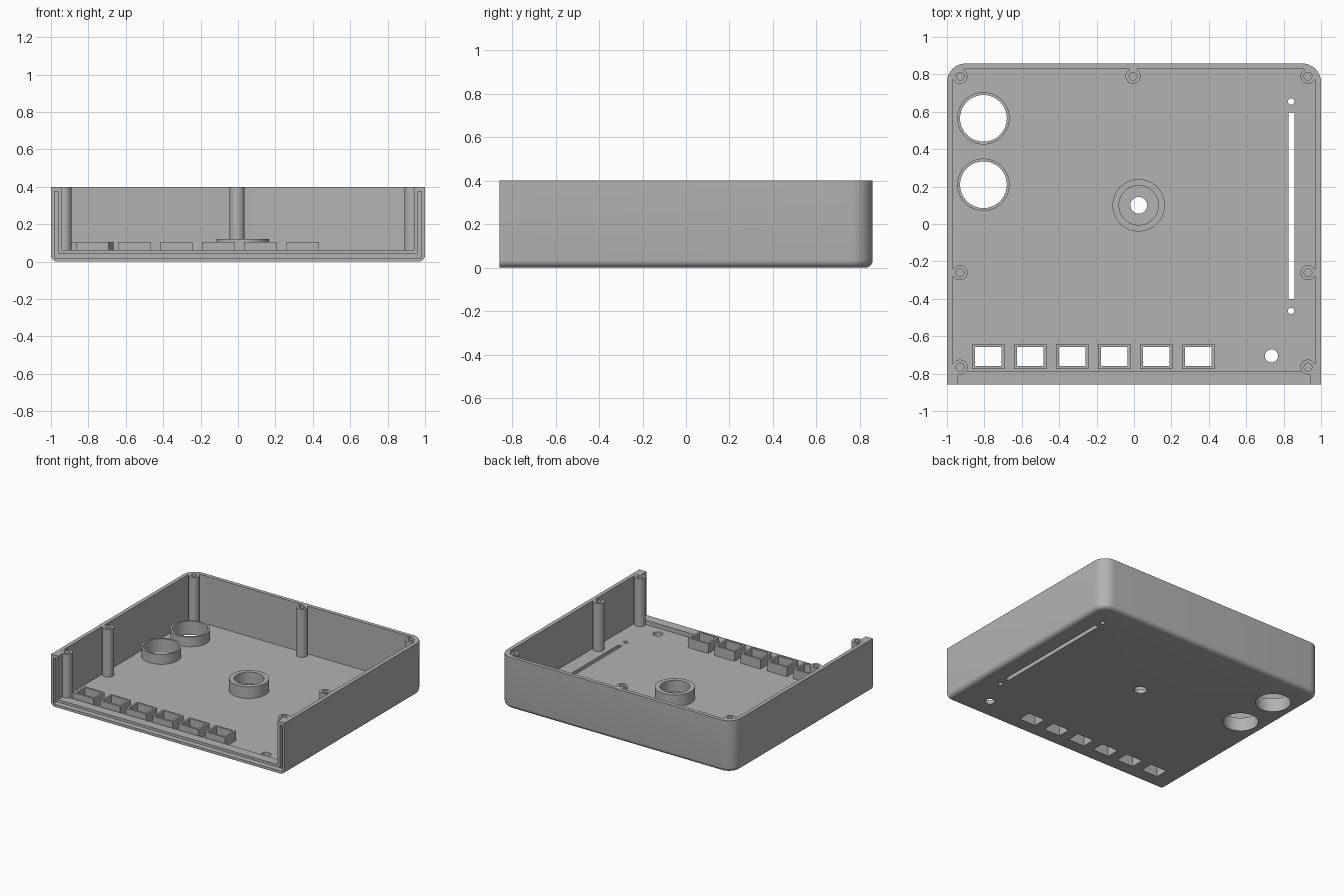
import bpy, bmesh, math
from mathutils import Vector

cube = bpy.data.objects.get("Cube")
if cube:
    bpy.data.objects.remove(cube, do_unlink=True)

HX, HY, H = 1.0, 0.858, 0.4
WALL, FLOOR, LIP_Y = 0.03, 0.03, -0.785

plastic = bpy.data.materials.new("grey_plastic")
plastic.use_nodes = True
GREY = (0.45, 0.45, 0.45, 1)
plastic.diffuse_color = GREY
plastic.node_tree.nodes["Principled BSDF"].inputs["Base Color"].default_value = GREY


def finish(name, bm, smooth=True):
    bmesh.ops.recalc_face_normals(bm, faces=bm.faces)
    mesh = bpy.data.meshes.new(name)
    bm.to_mesh(mesh)
    bm.free()
    mesh.materials.append(plastic)
    obj = bpy.data.objects.new(name, mesh)
    bpy.context.collection.objects.link(obj)
    if smooth:
        shade(obj)
    return obj


def shade(obj):
    bpy.ops.object.select_all(action="DESELECT")
    obj.select_set(True)
    bpy.context.view_layer.objects.active = obj
    bpy.ops.object.shade_smooth_by_angle(angle=math.radians(30))


def prism(name, outline, z0, z1, round_bottom=0):
    bm = bmesh.new()
    base = bm.faces.new([bm.verts.new((x, y, z0)) for x, y in outline])
    top = bmesh.ops.extrude_face_region(bm, geom=[base])["geom"]
    bmesh.ops.translate(bm, verts=[v for v in top if isinstance(v, bmesh.types.BMVert)],
                        vec=(0, 0, z1 - z0))
    if not base.is_valid or round_bottom == 0:
        return finish(name, bm, False)
    # round every bottom edge except the open front one
    edges = [e for e in bm.edges if all(abs(v.co.z - z0) < 1e-5 for v in e.verts)
             and not all(v.co.y < -HY + 0.01 for v in e.verts)]
    bmesh.ops.bevel(bm, geom=edges, offset=round_bottom, segments=6,
                    profile=0.5, affect="EDGES")
    return finish(name, bm, False)


def box(name, x0, x1, y0, y1, z0, z1):
    return prism(name, [(x0, y0), (x1, y0), (x1, y1), (x0, y1)], z0, z1)


def disc(name, x, y, r, z0, z1, n=48):
    ring = [(x + r * math.cos(math.tau * i / n), y + r * math.sin(math.tau * i / n))
            for i in range(n)]
    return prism(name, ring, z0, z1)


def tray_outline(hx, y0, y1, r, n=10):
    # rectangle with its two back corners rounded
    pts = [(-hx, y0), (hx, y0)]
    for cx, start in ((hx - r, 0), (r - hx, math.pi / 2)):
        for i in range(n + 1):
            a = start + i * math.pi / 2 / n
            pts.append((cx + r * math.cos(a), y1 - r + r * math.sin(a)))
    return pts


def cut(obj, cutter):
    mod = obj.modifiers.new("cut", "BOOLEAN")
    mod.operation, mod.solver, mod.object = "DIFFERENCE", "EXACT", cutter
    bpy.context.view_layer.objects.active = obj
    bpy.ops.object.modifier_apply(modifier=mod.name)
    bpy.data.objects.remove(cutter, do_unlink=True)


def lathe(name, x, y, profile, closed, n=48):
    bm = bmesh.new()
    verts = [bm.verts.new((r, 0, z)) for r, z in profile]
    pairs = list(zip(verts, verts[1:] + verts[:1]))
    edges = [bm.edges.new(p) for p in (pairs if closed else pairs[:-1])]
    bmesh.ops.spin(bm, geom=verts + edges, cent=(0, 0, 0), axis=(0, 0, 1),
                   angle=math.tau, steps=n, use_duplicate=False)
    bmesh.ops.remove_doubles(bm, verts=bm.verts, dist=1e-4)
    bmesh.ops.translate(bm, verts=bm.verts, vec=Vector((x, y, 0)))
    return finish(name, bm)


def collar(name, x, y, r_out, r_in, top):
    base = FLOOR - 0.005
    lathe(name, x, y, [(r_out, base), (r_out, top), (r_in, top), (r_in, base)], True)


# Shell: rounded tray, hollowed, with a raised lip along the open front
shell = prism("shell", tray_outline(HX, -HY, HY, 0.1), 0, H, 0.035)
cut(shell, prism("cavity", tray_outline(HX - WALL, LIP_Y, HY - WALL, 0.07), FLOOR, 1))
cut(shell, box("front_opening", -0.94, 0.94, -1, LIP_Y + 0.01, 0.063, 1))

# Panel groove running up both sides and along the bottom of the front edge
groove_back = -HY + 0.04
cut(shell, box("groove_bottom", -0.98, 0.98, -1, groove_back, 0.02, 0.042))
for s in (-1, 1):
    a, b = sorted((s * 0.98, s * 0.96))
    cut(shell, box("groove_side", a, b, -1, groove_back, 0.03, 0.375))

# Round floor openings: two large ports, shaft, jack, slider screws
PORTS = [(-0.805, 0.565), (-0.805, 0.21)]
SHAFT = (0.025, 0.1)
holes = [(x, y, 0.125) for x, y in PORTS]
holes += [(*SHAFT, 0.045), (0.735, -0.705, 0.035),
          (0.84, 0.655, 0.017), (0.84, -0.465, 0.017)]
for x, y, r in holes:
    cut(shell, disc("hole", x, y, r, -0.1, 0.06))

# Slider slot
cut(shell, box("slot", 0.825, 0.857, -0.4, 0.595, -0.1, 0.06))

# Button windows with raised frames
for i in range(6):
    x, y = -0.779 + i * 0.2246, -0.708
    cut(shell, box("window", x - 0.07, x + 0.07, y - 0.051, y + 0.051, -0.1, 0.06))
    frame = box(f"button_frame_{i + 1}", x - 0.086, x + 0.086, y - 0.067, y + 0.067,
                FLOOR - 0.005, 0.105)
    cut(frame, box("window", x - 0.07, x + 0.07, y - 0.051, y + 0.051, -0.1, 1))
shade(shell)

# Collars around the ports and the shaft
for i, (x, y) in enumerate(PORTS):
    collar(f"port_collar_{i + 1}", x, y, 0.14, 0.125, 0.105)
collar("shaft_collar", *SHAFT, 0.14, 0.105, 0.12)

# Screw posts with blind holes, each tied to its wall by a short web
posts = [(s * 0.93, y) for s in (-1, 1) for y in (0.79, -0.26, -0.765)] + [(-0.005, 0.79)]
for i, (x, y) in enumerate(posts):
    lathe(f"screw_post_{i + 1}", x, y,
          [(0.04, FLOOR - 0.005), (0.04, H), (0.021, H), (0.021, 0.1), (0, 0.1)], False, 32)
    if abs(x) < 0.5:
        box("post_web_back", x - 0.02, x + 0.02, y + 0.03, HY - 0.02, FLOOR - 0.005, H - 0.001)
    elif y < 0:
        a, b = sorted((math.copysign(0.96, x), math.copysign(0.98, x)))
        box(f"post_web_{i + 1}", a, b, y - 0.02, y + 0.02, FLOOR - 0.005, H - 0.001)
